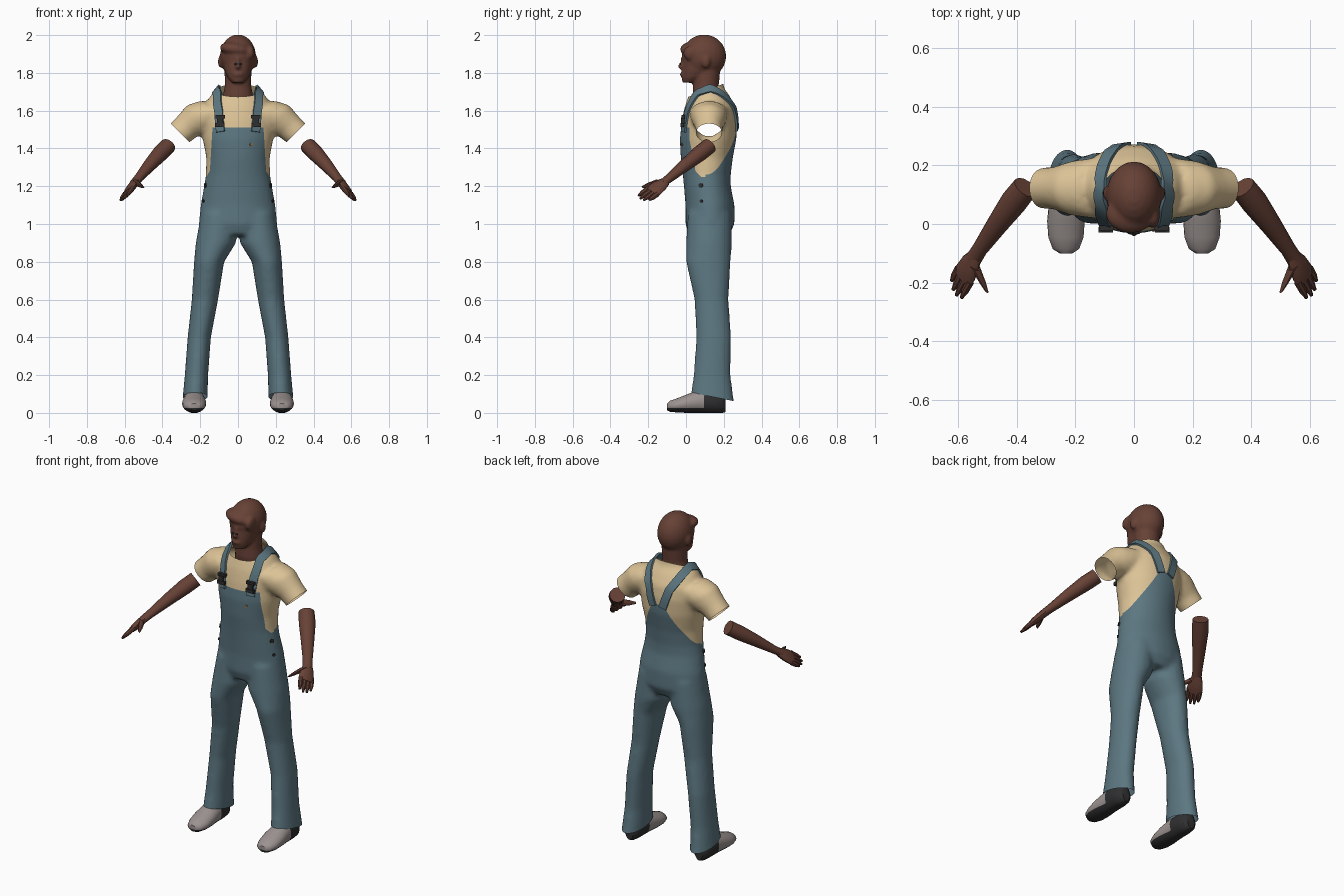
import bpy, bmesh, math
from mathutils import Vector, Matrix
from mathutils.bvhtree import BVHTree

if "Cube" in bpy.data.objects:
    bpy.data.objects.remove(bpy.data.objects["Cube"])


def material(name, rgb):
    m = bpy.data.materials.new(name)
    m.use_nodes = True
    m.diffuse_color = (*rgb, 1)
    bsdf = m.node_tree.nodes["Principled BSDF"]
    bsdf.inputs["Base Color"].default_value = (*rgb, 1)
    bsdf.inputs["Roughness"].default_value = 0.8
    return m


skin = material("brown skin", (0.135, 0.053, 0.036))
shirt = material("cream shirt", (0.72, 0.55, 0.31))
denim = material("blue denim", (0.108, 0.185, 0.22))
shoe_grey = material("grey shoe", (0.33, 0.29, 0.28))
dark = material("dark rubber", (0.028, 0.028, 0.03))
brass = material("brass", (0.3, 0.16, 0.07))
X, Y, Z = Vector((1, 0, 0)), Vector((0, 1, 0)), Vector((0, 0, 1))


def loft(bm, sections, n=20, phase=0.0):
    """Skin closed elliptical rings, each given as centre and two half-axes."""
    rings = []
    for c, u, v in sections:
        angles = [phase + math.tau * i / n for i in range(n)]
        rings.append([bm.verts.new(c + u * math.cos(a) + v * math.sin(a)) for a in angles])
    for a, b in zip(rings, rings[1:]):
        for i in range(n):
            bm.faces.new((a[i], a[(i + 1) % n], b[(i + 1) % n], b[i]))
    bm.faces.new(rings[0][::-1])
    bm.faces.new(rings[-1])


def upright(rows):
    """Rows of z, x centre, x radius, y centre, y radius."""
    return [(Vector((x, y, z)), X * rx, Y * ry) for z, x, rx, y, ry in rows]


def ball(bm, c, r, rot=None):
    m = Matrix.Translation(c) @ (rot or Matrix()) @ Matrix.Diagonal((*r, 1))
    bmesh.ops.create_uvsphere(bm, u_segments=24, v_segments=14, radius=1, matrix=m)


def make(name, bm, mats, angle=40):
    bmesh.ops.recalc_face_normals(bm, faces=bm.faces)
    me = bpy.data.meshes.new(name)
    bm.to_mesh(me)
    bm.free()
    for m in mats:
        me.materials.append(m)
    ob = bpy.data.objects.new(name, me)
    bpy.context.collection.objects.link(ob)
    bpy.ops.object.select_all(action="DESELECT")
    ob.select_set(True)
    bpy.context.view_layer.objects.active = ob
    bpy.ops.object.shade_smooth_by_angle(angle=math.radians(angle))
    return ob


def fuse(bm, voxel, rounds):
    """Merge overlapping shells into one soft skin."""
    ob = make("fused", bm, [])
    ob.modifiers.clear()
    r = ob.modifiers.new("merge", "REMESH")
    r.mode, r.voxel_size = "VOXEL", voxel
    s = ob.modifiers.new("soften", "SMOOTH")
    s.factor, s.iterations = 0.5, rounds
    me = bpy.data.meshes.new_from_object(ob.evaluated_get(bpy.context.evaluated_depsgraph_get()))
    out = bmesh.new()
    out.from_mesh(me)
    bpy.data.objects.remove(ob)
    return out


def cut(bm, co, no, where=lambda c: True, clear=False):
    faces = [f for f in bm.faces if where(f.calc_center_median())]
    geom = set(faces)
    for f in faces:
        geom.update(f.verts)
        geom.update(f.edges)
    bmesh.ops.bisect_plane(bm, geom=list(geom), plane_co=co, plane_no=no, clear_outer=clear)


# Clothed body: torso, legs and sleeves fused together
bm = bmesh.new()
loft(bm, upright([
    (0.94, 0, 0.17, 0.122, 0.105), (1.0, 0, 0.208, 0.127, 0.130), (1.1, 0, 0.198, 0.127, 0.130),
    (1.2, 0, 0.18, 0.113, 0.124), (1.26, 0, 0.17, 0.11, 0.127), (1.35, 0, 0.168, 0.11, 0.138),
    (1.45, 0, 0.187, 0.117, 0.15), (1.55, 0, 0.195, 0.125, 0.147), (1.62, 0, 0.185, 0.128, 0.135),
    (1.68, 0, 0.145, 0.122, 0.108), (1.72, 0, 0.105, 0.118, 0.083), (1.78, 0, 0.085, 0.118, 0.075)]), 32)
for s in (1, -1):
    loft(bm, upright([(z, s * x, rx, y, ry) for z, x, rx, y, ry in (
        (1.06, 0.1, 0.095, 0.125, 0.115), (0.9, 0.117, 0.107, 0.122, 0.122), (0.8, 0.153, 0.08, 0.118, 0.118),
        (0.6, 0.175, 0.07, 0.135, 0.09), (0.4, 0.205, 0.062, 0.147, 0.093), (0.2, 0.22, 0.062, 0.138, 0.098),
        (0.03, 0.23, 0.068, 0.137, 0.122))]), 24)
    across = Vector((0.7 * s, 0, 0.7))
    loft(bm, [(Vector((s * x, 0.122, z)), across * r, Y * r * k) for x, z, r, k in (
        (0.12, 1.585, 0.1, 1.05), (0.2, 1.56, 0.1, 0.95), (0.27, 1.515, 0.076, 0.95), (0.36, 1.435, 0.067, 1))], 24)
bm = fuse(bm, 0.012, 8)

# Open the sleeves, cuffs and collar
for s in (1, -1):
    cut(bm, (0.312 * s, 0, 1.487), (s, 0, -1), lambda c: c.x * s > 0.22 and c.z > 1.3, True)
cut(bm, (0, 0.14, 0.085), (0, -0.2, -1), lambda c: c.z < 0.25, True)
cut(bm, (0, 0.03, 1.68), (0, -0.37, 1), lambda c: c.z > 1.6 and abs(c.x) < 0.14, True)

# Seam lines of the overalls, then colour by region
upper = lambda c: c.z > 1.2
for z in (1.25, 1.51):
    cut(bm, (0, 0, z), Z, upper)
cut(bm, (0, 0.08, 1.25), (0, 1, 1), lambda c: upper(c) and c.y < 0.1)
for s in (1, -1):
    cut(bm, (0.135 * s, 0, 1.51), (s, 0, 0.06), lambda c: upper(c) and c.y < 0.1)
    cut(bm, (0.165 * s, 0, 1.27), (1.9 * s, 0, 1), lambda c: upper(c) and c.y > 0.1)


def is_denim(c):
    x = abs(c.x)
    if c.z < 1.25:
        return True
    if c.z > 1.51 or x > 0.2:
        return False
    if c.y < 0.1:
        return x < 0.135 + 0.06 * (1.51 - c.z) or c.z < 1.33 - c.y
    return c.z < 1.27 + 1.9 * (0.165 - x)


for f in bm.faces:
    f.material_index = int(is_denim(f.calc_center_median()))
tree = BVHTree.FromBMesh(bm)
make("shirt_and_overalls", bm, [shirt, denim], 60)


def on_body(p):
    co, no = tree.find_nearest(Vector(p))[:2]
    return co, no


def plate(bm, co, no, r, thick, n=14):
    side = no.cross(Z).normalized()
    up = side.cross(no)
    loft(bm, [(co + no * h, side * r, up * r) for h in (-0.004, thick)], n)


for s, tag in ((1, "left"), (-1, "right")):
    # Shoulder strap following the body from bib to back
    path = [Vector((s * x, y, z)) for x, y, z in (
        (0.1, -0.03, 1.49), (0.11, -0.01, 1.6), (0.122, 0.04, 1.70), (0.13, 0.11, 1.74),
        (0.115, 0.19, 1.70), (0.07, 0.27, 1.61), (0.022, 0.27, 1.47))]
    hits = [on_body(a.lerp(b, i / 5)) for a, b in zip(path, path[1:]) for i in range(5)]
    rows = []
    for i, (co, no) in enumerate(hits):
        t = hits[min(i + 1, len(hits) - 1)][0] - hits[max(i - 1, 0)][0]
        rows.append((co + no * 0.003, t.cross(no).normalized() * 0.033, no * 0.009))
    bm = bmesh.new()
    loft(bm, rows, 4, math.pi / 4)
    make(tag + "_strap", bm, [denim])

    # Clip buckle
    bm = bmesh.new()
    for z, w, h in ((1.573, 0.05, 0.018), (1.55, 0.03, 0.035), (1.526, 0.05, 0.02)):
        co, no = on_body((s * 0.105, -0.04, z))
        m = Matrix.Translation(co + no * 0.014) @ Matrix.Diagonal((w, 0.018, h, 1))
        bmesh.ops.create_cube(bm, size=1, matrix=m)
    make(tag + "_buckle", bm, [dark])

    # Hip buttons
    bm = bmesh.new()
    for z, r in ((1.21, 0.012), (1.125, 0.008)):
        plate(bm, *on_body((s * 0.22, 0.06, z)), r, 0.006)
    make(tag + "_hip_buttons", bm, [dark])

    # Forearm
    flip = lambda x, y, z: Vector((s * x, y, z))
    bm = bmesh.new()
    u, v = flip(0.79, 0.61, 0), flip(0.34, -0.44, 0.83)
    loft(bm, [(flip(*c), u * a, v * b) for c, a, b in (
        ((0.37, 0.125, 1.415), 0.044, 0.042), ((0.41, 0.075, 1.375), 0.046, 0.042),
        ((0.465, 0.0, 1.315), 0.037, 0.034), ((0.525, -0.085, 1.245), 0.027, 0.023),
        ((0.55, -0.125, 1.215), 0.028, 0.02))], 12)
    make(tag + "_forearm", bm, [skin])

    # Hand: palm, four fingers and thumb
    bm = bmesh.new()
    wide, ahead = flip(0.57, 0.68, -0.46), flip(0.4, -0.73, -0.55)
    thick = wide.cross(ahead).normalized()
    wrist = flip(0.542, -0.108, 1.225)
    loft(bm, [(wrist + ahead * d, wide * a, thick * b) for d, a, b in (
        (0, 0.026, 0.021), (0.035, 0.04, 0.022), (0.08, 0.047, 0.02), (0.105, 0.045, 0.015))], 12)
    for i, length in enumerate((0.075, 0.085, 0.08, 0.06)):
        root = wrist + ahead * 0.09 + wide * (i - 1.5) * 0.023
        loft(bm, [(root + ahead * length * t, wide * r, thick * r) for t, r in (
            (0, 0.014), (0.6, 0.0125), (1, 0.006))], 8)
    base, tip = wrist + ahead * 0.03 - wide * 0.022, flip(0.502, -0.23, 1.195)
    loft(bm, [(base.lerp(tip, t), wide * r, thick * r) for t, r in (
        (0, 0.021), (0.55, 0.016), (1, 0.007))], 8)
    make(tag + "_hand", bm, [skin])

    # Shoe with dark sole and heel
    bm = bmesh.new()
    loft(bm, [(Vector((s * 0.232, y, z)), X * r, Z * h) for y, r, z, h in (
        (-0.1, 0.022, 0.032, 0.018), (-0.085, 0.045, 0.035, 0.029), (-0.045, 0.06, 0.04, 0.038),
        (0.01, 0.064, 0.05, 0.05), (0.07, 0.058, 0.06, 0.062), (0.15, 0.054, 0.06, 0.064),
        (0.195, 0.043, 0.055, 0.058), (0.21, 0.025, 0.05, 0.045))], 24)
    for vert in bm.verts:
        vert.co.z = max(vert.co.z, 0)
    cut(bm, (0, 0, 0.026), Z)
    cut(bm, (0, 0.095, 0), Y)
    for f in bm.faces:
        c = f.calc_center_median()
        f.material_index = int(c.z < 0.026 or c.y > 0.095)
    make(tag + "_shoe", bm, [shoe_grey, dark])

# Bib rivet
bm = bmesh.new()
plate(bm, *on_body((0.08, -0.05, 1.42)), 0.008, 0.005)
make("bib_rivet", bm, [brass])

# Head: neck, skull, jaw, features and swept fringe fused together
bm = bmesh.new()
loft(bm, upright([(1.62, 0, 0.09, 0.115, 0.07), (1.68, 0, 0.08, 0.108, 0.073),
                  (1.73, 0, 0.07, 0.105, 0.068), (1.85, 0, 0.072, 0.115, 0.07)]), 24)
ball(bm, (0, 0.096, 1.888), (0.095, 0.117, 0.115))
loft(bm, upright([(1.748, 0, 0.032, 0.015, 0.034), (1.775, 0, 0.055, 0.04, 0.064),
                  (1.81, 0, 0.07, 0.06, 0.083), (1.86, 0, 0.08, 0.07, 0.088),
                  (1.92, 0, 0.083, 0.075, 0.095)]), 24)
ball(bm, (0, -0.022, 1.835), (0.015, 0.022, 0.016))
ball(bm, (0, -0.016, 1.86), (0.009, 0.016, 0.03))
ball(bm, (0, -0.02, 1.792), (0.026, 0.012, 0.012))
ball(bm, (-0.012, 0.035, 1.925), (0.085, 0.066, 0.038), Matrix.Rotation(0.14, 4, "Y"))
ball(bm, (0.066, 0.03, 1.905), (0.022, 0.045, 0.04))
for s in (1, -1):
    ball(bm, (0.092 * s, 0.105, 1.86), (0.014, 0.024, 0.034))
bm = fuse(bm, 0.008, 3)
face = BVHTree.FromBMesh(bm)
make("head", bm, [skin], 60)

# Eyes
bm = bmesh.new()
for s in (1, -1):
    co, no = face.find_nearest(Vector((0.034 * s, -0.06, 1.868)))[:2]
    ball(bm, co, (0.014, 0.004, 0.006))
make("eyes", bm, [dark])
